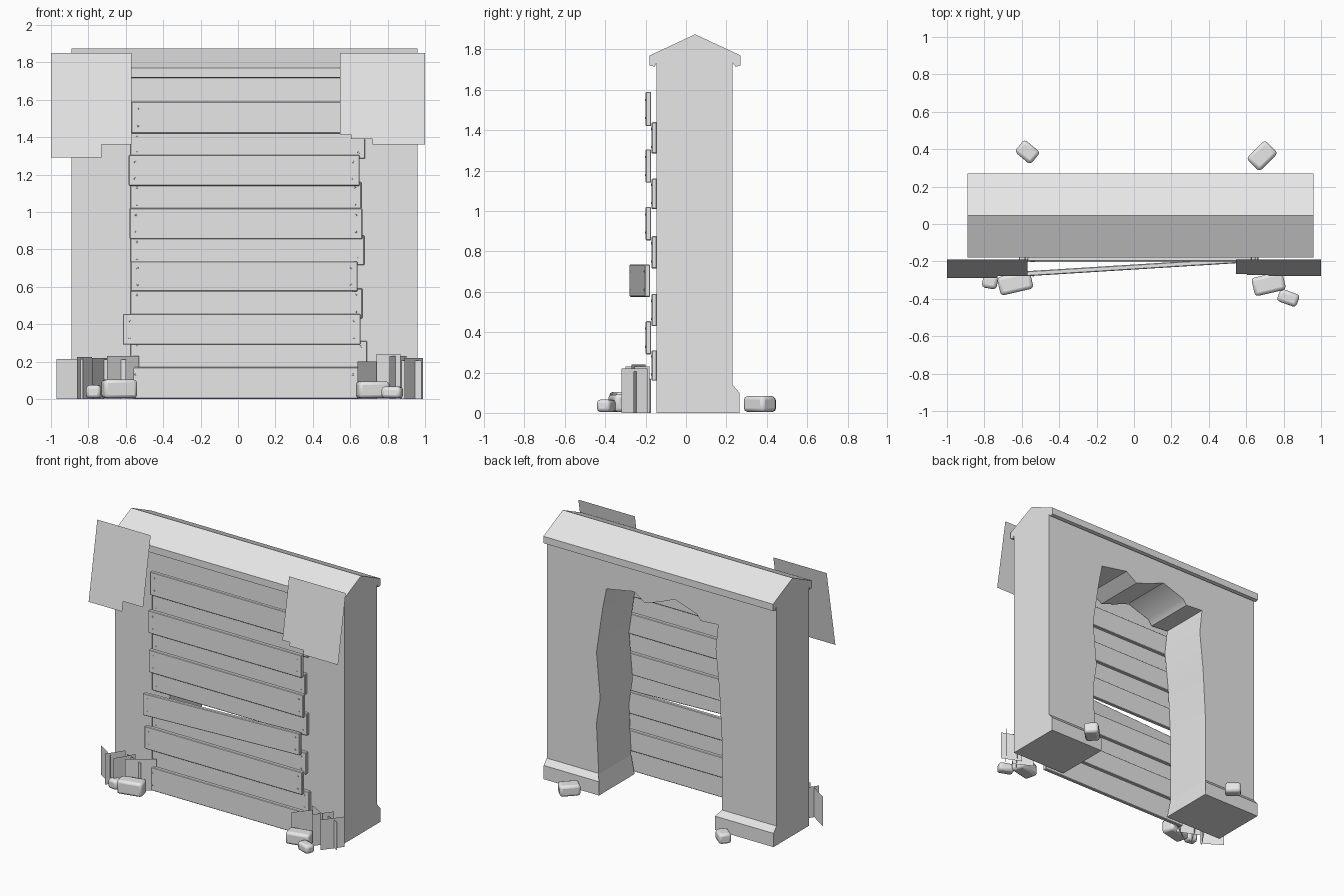
import bpy, bmesh, math
from mathutils import Matrix, Vector

if "Cube" in bpy.data.objects:
    bpy.data.objects.remove(bpy.data.objects["Cube"])

gray = bpy.data.materials.new("plain gray")
gray.diffuse_color = (0.8, 0.8, 0.8, 1)
gray.use_nodes = True
gray.node_tree.nodes["Principled BSDF"].inputs["Base Color"].default_value = gray.diffuse_color


def finish(name, bm, smooth=None, bevel=0, segments=1):
    """Turn a bmesh into a named object."""
    me = bpy.data.meshes.new(name)
    bm.to_mesh(me)
    bm.free()
    me.materials.append(gray)
    ob = bpy.data.objects.new(name, me)
    bpy.context.collection.objects.link(ob)
    if bevel:
        mod = ob.modifiers.new("bevel", 'BEVEL')
        mod.width, mod.segments = bevel, segments
    if smooth:
        bpy.ops.object.select_all(action='DESELECT')
        ob.select_set(True)
        bpy.context.view_layer.objects.active = ob
        bpy.ops.object.shade_smooth_by_angle(angle=math.radians(smooth))
    return ob


def prism(points, offset):
    """Extrude a closed 3D outline along an offset vector."""
    bm = bmesh.new()
    face = bm.faces.new([bm.verts.new(p) for p in points])
    ext = bmesh.ops.extrude_face_region(bm, geom=[face])
    verts = [g for g in ext["geom"] if isinstance(g, bmesh.types.BMVert)]
    bmesh.ops.translate(bm, verts=verts, vec=offset)
    bmesh.ops.recalc_face_normals(bm, faces=bm.faces)
    return bm


def add_box(bm, center, size, yaw=0):
    m = Matrix.Translation(center) @ Matrix.Rotation(yaw, 4, 'Z') @ Matrix.Diagonal((*size, 1))
    bmesh.ops.create_cube(bm, size=1, matrix=m)


# Wall with a ragged broken opening
LEFT, RIGHT, FRONT, BACK = -0.89, 0.96, -0.145, 0.23
opening = [(-0.45, 0), (-0.45, 0.65), (-0.43, 1.01), (-0.40, 1.3), (-0.42, 1.48),
           (-0.28, 1.47), (-0.25, 1.51), (-0.07, 1.57), (0.05, 1.52), (0.17, 1.48),
           (0.26, 1.54), (0.48, 1.5), (0.51, 1.35), (0.56, 1.02), (0.53, 0.69),
           (0.56, 0.5), (0.545, 0.2), (0.54, 0)]
outline = [(LEFT, 0)] + opening + [(RIGHT, 0), (RIGHT, 1.75), (LEFT, 1.75)]
finish("wall", prism([(x, FRONT, z) for x, z in outline], (0, BACK - FRONT, 0)), smooth=35)

# Gabled coping along the top
coping = [(-0.145, 1.735), (-0.155, 1.715), (-0.18, 1.72), (-0.18, 1.77), (0.045, 1.875),
          (0.27, 1.77), (0.27, 1.72), (0.245, 1.715), (0.23, 1.735)]
finish("coping", prism([(LEFT, y, z) for y, z in coping], (RIGHT - LEFT, 0, 0)))

# Flared plinths either side of the opening
foot = [(FRONT, 0), (0.265, 0), (0.265, 0.1), (BACK, 0.14), (FRONT, 0.14)]
for name, outer, inner, flare in (("plinth_left", LEFT, -0.45, 0.03),
                                  ("plinth_right", RIGHT, 0.545, -0.03)):
    bm = prism([(outer, y, z) for y, z in foot], (inner - outer, 0, 0))
    for v in bm.verts:
        if abs(v.co.x - inner) < 0.001 and v.co.z < 0.12:
            v.co.x += flare
    # side ridge so the inner flare rises straight before sloping
    end = [f for f in bm.faces if all(abs(v.co.x - outer) > 0.1 for v in f.verts)]
    bmesh.ops.triangulate(bm, faces=end)
    for v in [v for v in bm.verts if abs(v.co.x - inner) < 0.05 and v.co.y == FRONT and v.co.z == 0]:
        e = [e for e in v.link_edges if abs(e.other_vert(v).co.z - 0.14) < 0.001]
        if e:
            _, nv = bmesh.utils.edge_split(e[0], v, 0.7)
            nv.co = (inner + flare, FRONT, 0.1)
    finish(name, bm)

# Boards: x start, x end, bottom, top, middle y, yaw
INNER, OUTER = -0.157, -0.186
boards = [(-0.585, 0.65, 0.0, 0.17, OUTER, 0), (-0.575, 0.69, 0.16, 0.31, INNER, 0),
          (-0.615, 0.655, 0.29, 0.455, OUTER, 0), (-0.575, 0.665, 0.43, 0.59, INNER, 0),
          (-0.575, 0.64, 0.575, 0.735, -0.228, 0.062), (-0.575, 0.675, 0.715, 0.875, INNER, 0),
          (-0.58, 0.665, 0.855, 1.02, OUTER, 0), (-0.575, 0.66, 1.01, 1.16, INNER, 0),
          (-0.585, 0.65, 1.14, 1.305, OUTER, 0), (-0.575, 0.68, 1.285, 1.44, INNER, 0),
          (-0.57, 0.63, 1.42, 1.59, OUTER, 0)]
for i, (x0, x1, z0, z1, y, yaw) in enumerate(boards, 1):
    mid = Vector(((x0 + x1) / 2, y, (z0 + z1) / 2))
    bm = bmesh.new()
    add_box(bm, mid, (x1 - x0, 0.027, z1 - z0), yaw)
    finish(f"board_{i}", bm, bevel=0.004)
    # Nail heads, a pair at each end
    bm = bmesh.new()
    for sx in (-1, 1):
        for sz in (-1, 1):
            local = Vector((sx * ((x1 - x0) / 2 - 0.035), -0.0145, sz * 0.045))
            m = (Matrix.Translation(mid) @ Matrix.Rotation(yaw, 4, 'Z')
                 @ Matrix.Translation(local) @ Matrix.Rotation(math.pi / 2, 4, 'X'))
            bmesh.ops.create_cone(bm, cap_ends=True, segments=6, radius1=0.006,
                                  radius2=0.005, depth=0.004, matrix=m)
    finish(f"board_nails_{i}", bm)


# Hanging sheets at the upper corners, leaning back toward the top
def sheet(name, points):
    bm = bmesh.new()
    bm.faces.new([bm.verts.new((x, -0.29 + (z - 1.29) * 0.1 / 0.56, z)) for x, z in points])
    finish(name, bm)


sheet("hanging_sheet_left", [(-1, 1.29), (-0.73, 1.29), (-0.73, 1.36), (-0.57, 1.36),
                             (-0.57, 1.85), (-1, 1.85)])
sheet("hanging_sheet_right", [(0.545, 1.415), (0.605, 1.415), (0.605, 1.39), (0.72, 1.39),
                              (0.72, 1.36), (1, 1.36), (1, 1.85), (0.545, 1.85)])

# Upright foliage cards at the lower corners: start xy, end xy, height
cards = {"foliage_left": [(-0.97, -0.19, -0.83, -0.28, 0.215), (-0.86, -0.30, -0.78, -0.18, 0.225),
                          (-0.78, -0.32, -0.70, -0.18, 0.22), (-0.70, -0.30, -0.53, -0.18, 0.23),
                          (-0.76, -0.19, -0.60, -0.26, 0.21)],
         "foliage_right": [(0.74, -0.20, 0.87, -0.27, 0.24), (0.64, -0.30, 0.74, -0.18, 0.20),
                           (0.81, -0.30, 0.90, -0.18, 0.23), (0.89, -0.32, 0.99, -0.19, 0.22),
                           (0.84, -0.20, 0.98, -0.26, 0.205)]}
for name, rows in cards.items():
    bm = bmesh.new()
    for x0, y0, x1, y1, h in rows:
        bm.faces.new([bm.verts.new(p) for p in
                      ((x0, y0, 0), (x1, y1, 0), (x1, y1, h), (x0, y0, h))])
    finish(name, bm)

# Loose rounded stones: x, y, length, width, height, yaw in degrees
stones = [(-0.635, -0.315, 0.18, 0.10, 0.10, 13), (-0.77, -0.31, 0.08, 0.07, 0.07, -10),
          (0.72, -0.32, 0.17, 0.10, 0.09, 13), (0.825, -0.395, 0.11, 0.07, 0.062, -20),
          (-0.57, 0.385, 0.11, 0.085, 0.075, -40), (0.685, 0.365, 0.14, 0.10, 0.08, 45)]
for i, (x, y, l, w, h, a) in enumerate(stones, 1):
    bm = bmesh.new()
    add_box(bm, (x, y, h / 2 + 0.004), (l, w, h), math.radians(a))
    finish(f"stone_{i}", bm, smooth=40, bevel=0.018, segments=2)
